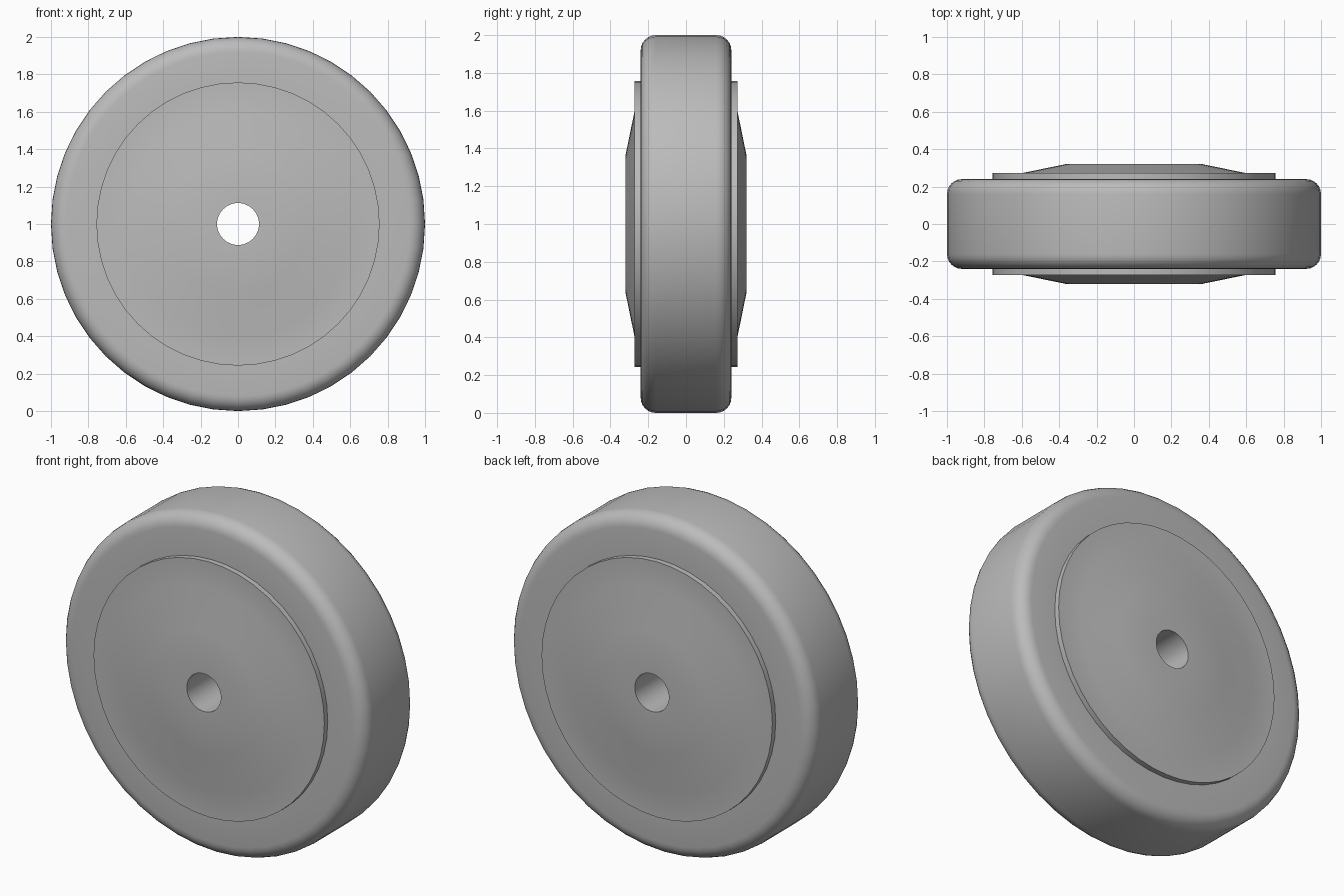
import bpy, bmesh, math

if "Cube" in bpy.data.objects:
    bpy.data.objects.remove(bpy.data.objects["Cube"])

SEGMENTS = 48

grey = bpy.data.materials.new("plain grey")
grey.diffuse_color = (0.5, 0.5, 0.5, 1)
grey.use_nodes = True
grey.node_tree.nodes["Principled BSDF"].inputs["Base Color"].default_value = grey.diffuse_color


def lathe(name, half_profile):
    """Spin a (radius, y) profile, mirrored front to back, about the axle."""
    ring = half_profile + [(r, -y) for r, y in reversed(half_profile)]
    bm = bmesh.new()
    loops = []
    for i in range(SEGMENTS):
        a = 2 * math.pi * i / SEGMENTS
        loops.append([bm.verts.new((r * math.cos(a), y, 1 + r * math.sin(a)))
                      for r, y in ring])
    n = len(ring)
    for i in range(SEGMENTS):
        p, q = loops[i], loops[(i + 1) % SEGMENTS]
        for j in range(n):
            k = (j + 1) % n
            bm.faces.new((p[j], p[k], q[k], q[j]))
    bmesh.ops.recalc_face_normals(bm, faces=bm.faces)
    mesh = bpy.data.meshes.new(name)
    bm.to_mesh(mesh)
    bm.free()
    mesh.materials.append(grey)
    obj = bpy.data.objects.new(name, mesh)
    bpy.context.collection.objects.link(obj)
    bpy.ops.object.select_all(action='DESELECT')
    obj.select_set(True)
    bpy.context.view_layer.objects.active = obj
    bpy.ops.object.shade_smooth_by_angle(angle=math.radians(30))
    return obj


# Tyre with rounded shoulders
R, W, B = 1.0, 0.24, 0.08
shoulder = [(R - B + B * math.sin(t), W - B + B * math.cos(t))
            for t in (math.pi / 2 * i / 6 for i in range(7))]
lathe("tyre", [(0.757, W)] + shoulder)

# Hub disc with raised centre and axle bore
lathe("hub", [(0.112, 0.32), (0.365, 0.32), (0.60, 0.272), (0.757, 0.272)])
